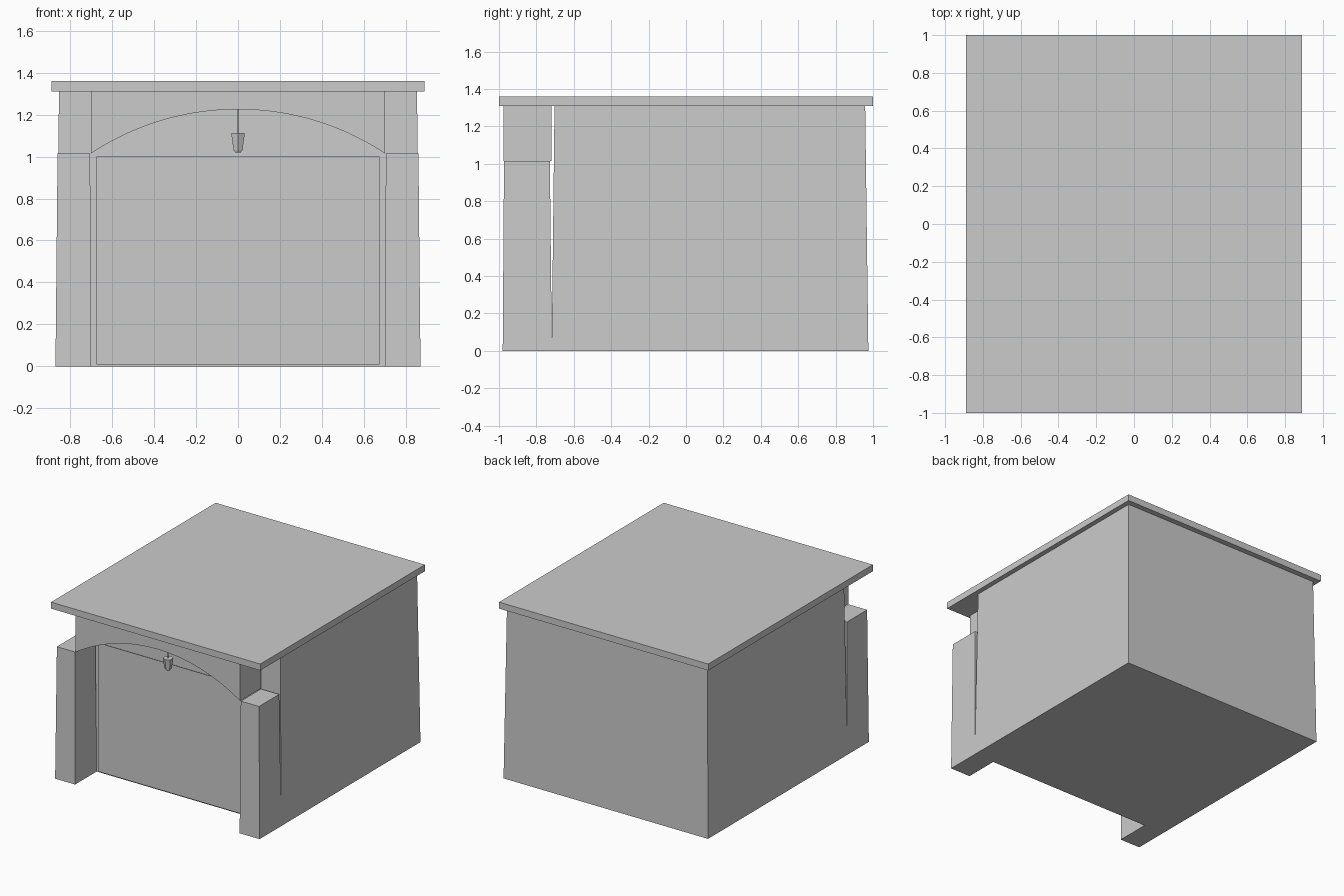
import bpy, bmesh, math

cube = bpy.data.objects.get("Cube")
if cube:
    bpy.data.objects.remove(cube)

grey = bpy.data.materials.new("light_grey")
grey.use_nodes = True
grey.diffuse_color = (0.6, 0.6, 0.6, 1)
grey.node_tree.nodes["Principled BSDF"].inputs["Base Color"].default_value = (0.6, 0.6, 0.6, 1)


def finish(name, bm):
    bmesh.ops.recalc_face_normals(bm, faces=bm.faces)
    mesh = bpy.data.meshes.new(name)
    bm.to_mesh(mesh)
    bm.free()
    mesh.materials.append(grey)
    obj = bpy.data.objects.new(name, mesh)
    bpy.context.collection.objects.link(obj)
    return obj


def block(name, z0, z1, base, top=None):
    """Box between two heights; base and top are (x0, x1, y0, y1)."""
    bm = bmesh.new()
    bmesh.ops.create_cube(bm, size=1)
    for v in bm.verts:
        x0, x1, y0, y1 = (top or base) if v.co.z > 0 else base
        v.co = (x1 if v.co.x > 0 else x0, y1 if v.co.y > 0 else y0, z1 if v.co.z > 0 else z0)
    return finish(name, bm)


def cone(name, sides, r_low, r_high, z0, z1, y):
    bm = bmesh.new()
    bmesh.ops.create_cone(bm, cap_ends=True, segments=sides,
                          radius1=r_low, radius2=r_high, depth=z1 - z0)
    bmesh.ops.translate(bm, verts=bm.verts, vec=(0, y, (z0 + z1) / 2))
    return finish(name, bm)


# Tapered building, flat roof and thin front door panel
block("building_body", 0, 1.31, (-0.87, 0.87, -0.718, 0.975), (-0.853, 0.853, -0.703, 0.958))
block("flat_roof", 1.31, 1.36, (-0.89, 0.89, -1, 1))
block("door_panel", 0.01, 1.0, (-0.675, 0.675, -0.729, -0.727))

# Porch pillars, mirrored left and right
for side, s in (("left", 1), ("right", -1)):
    low, high = sorted((s * 0.70, s * 0.87)), sorted((s * 0.705, s * 0.86))
    block(side + "_pillar", 0, 1.015, (*low, -0.98, -0.717), (*high, -0.973, -0.728))

# Arched beam across the porch
half, spring, crown, beam_top = 0.70, 1.015, 1.225, 1.31
rise = crown - spring
radius = (half ** 2 + rise ** 2) / (2 * rise)
sweep = math.asin(half / radius)
steps = 32
bm = bmesh.new()
outline = [(-half, beam_top), (half, beam_top)]
for i in range(steps + 1):
    a = sweep * (1 - 2 * i / steps)
    outline.append((radius * math.sin(a), crown - radius + radius * math.cos(a)))
face = bm.faces.new([bm.verts.new((x, -0.975, z)) for x, z in outline])
extruded = bmesh.ops.extrude_face_region(bm, geom=[face], use_keep_orig=True)
moved = [g for g in extruded["geom"] if isinstance(g, bmesh.types.BMVert)]
bmesh.ops.translate(bm, verts=moved, vec=(0, 0.255, 0))
beam = finish("arched_beam", bm)
bpy.context.view_layer.objects.active = beam
beam.select_set(True)
bpy.ops.object.shade_smooth_by_angle(angle=math.radians(20))

# Hanging lantern below the crown of the arch
lamp_y = -0.85
cone("lantern_cord", 6, 0.003, 0.003, 1.10, 1.23, lamp_y)
cone("lantern_shade", 6, 0.025, 0.037, 1.03, 1.112, lamp_y)
cone("lantern_base", 6, 0.016, 0.02, 1.02, 1.03, lamp_y)
